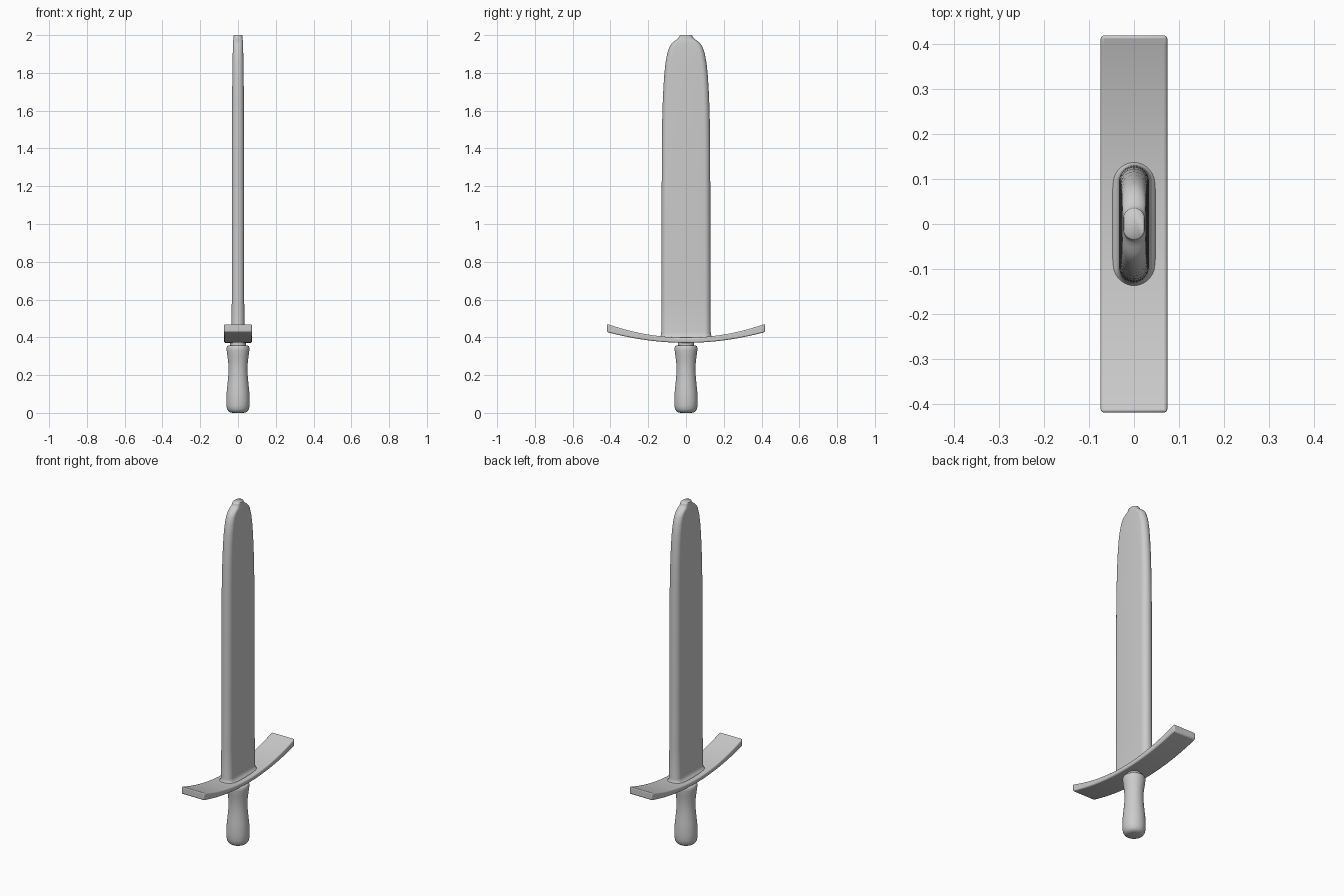
import bpy, bmesh, math

if "Cube" in bpy.data.objects:
    bpy.data.objects.remove(bpy.data.objects["Cube"])


def finish(name, bm, angle=40):
    bmesh.ops.recalc_face_normals(bm, faces=bm.faces)
    me = bpy.data.meshes.new(name)
    bm.to_mesh(me)
    bm.free()
    ob = bpy.data.objects.new(name, me)
    bpy.context.collection.objects.link(ob)
    bpy.ops.object.select_all(action='DESELECT')
    ob.select_set(True)
    bpy.context.view_layer.objects.active = ob
    bpy.ops.object.shade_smooth_by_angle(angle=math.radians(angle))
    return ob


def loft(name, rings, n=48, angle=40):
    """Stack of stadium-shaped rings (z, half x, half y), capped at both ends."""
    bm = bmesh.new()
    loops = []
    for z, hx, hy in rings:
        off = hy - hx
        loop = []
        for i in range(n):
            t = 2 * math.pi * (i + 0.5) / n
            side = 1 if math.sin(t) > 0 else -1
            loop.append(bm.verts.new((hx * math.cos(t), hx * math.sin(t) + side * off, z)))
        loops.append(loop)
    for a, b in zip(loops, loops[1:]):
        for i in range(n):
            j = (i + 1) % n
            bm.faces.new((a[i], a[j], b[j], b[i]))
    bm.faces.new(loops[0])
    bm.faces.new(loops[-1])
    return finish(name, bm, angle)


# Grip with waisted profile, rounded pommel end and a narrow neck
grip = [(0, .030), (.003, .042), (.009, .051), (.020, .058), (.040, .0615), (.07, .062),
        (.11, .060), (.15, .056), (.19, .052), (.23, .050), (.27, .052), (.30, .056),
        (.33, .060), (.345, .0605), (.353, .057), (.357, .050), (.358, .042), (.385, .042)]
loft("grip", [(z, r, r) for z, r in grip])

# Curved crossguard: rectangular section bent upward at both ends
bm = bmesh.new()
rows = []
steps = 40
for i in range(steps + 1):
    u = 2 * i / steps - 1
    y, lo, hi = .418 * u, .371 + .057 * u * u, .398 + .073 * u * u
    rows.append([bm.verts.new(p) for p in
                 ((-.074, y, lo), (.074, y, lo), (.074, y, hi), (-.074, y, hi))])
for a, b in zip(rows, rows[1:]):
    for k in range(4):
        m = (k + 1) % 4
        bm.faces.new((a[k], a[m], b[m], b[k]))
bm.faces.new(rows[0])
bm.faces.new(rows[-1])
guard = finish("crossguard", bm)
bevel = guard.modifiers.new("soft_edges", 'BEVEL')
bevel.width = .007
bevel.segments = 3
bevel.limit_method = 'ANGLE'
bevel.angle_limit = math.radians(40)

# Blade: flared foot, long parallel body, rounded shoulders and a small blunt tip
blade = [(.385, .049, .142), (.400, .048, .141), (.405, .042, .137), (.412, .037, .133),
         (.425, .034, .131), (.60, .033, .130), (1.0, .033, .129), (1.4, .033, .128),
         (1.55, .032, .126), (1.68, .031, .122), (1.78, .030, .116), (1.85, .029, .109),
         (1.90, .028, .100), (1.935, .027, .089), (1.955, .0265, .077), (1.967, .026, .064),
         (1.975, .025, .052), (1.982, .024, .042), (1.989, .0235, .036),
         (1.996, .024, .035), (2.0, .022, .032)]
loft("blade", blade, 56, 60)
